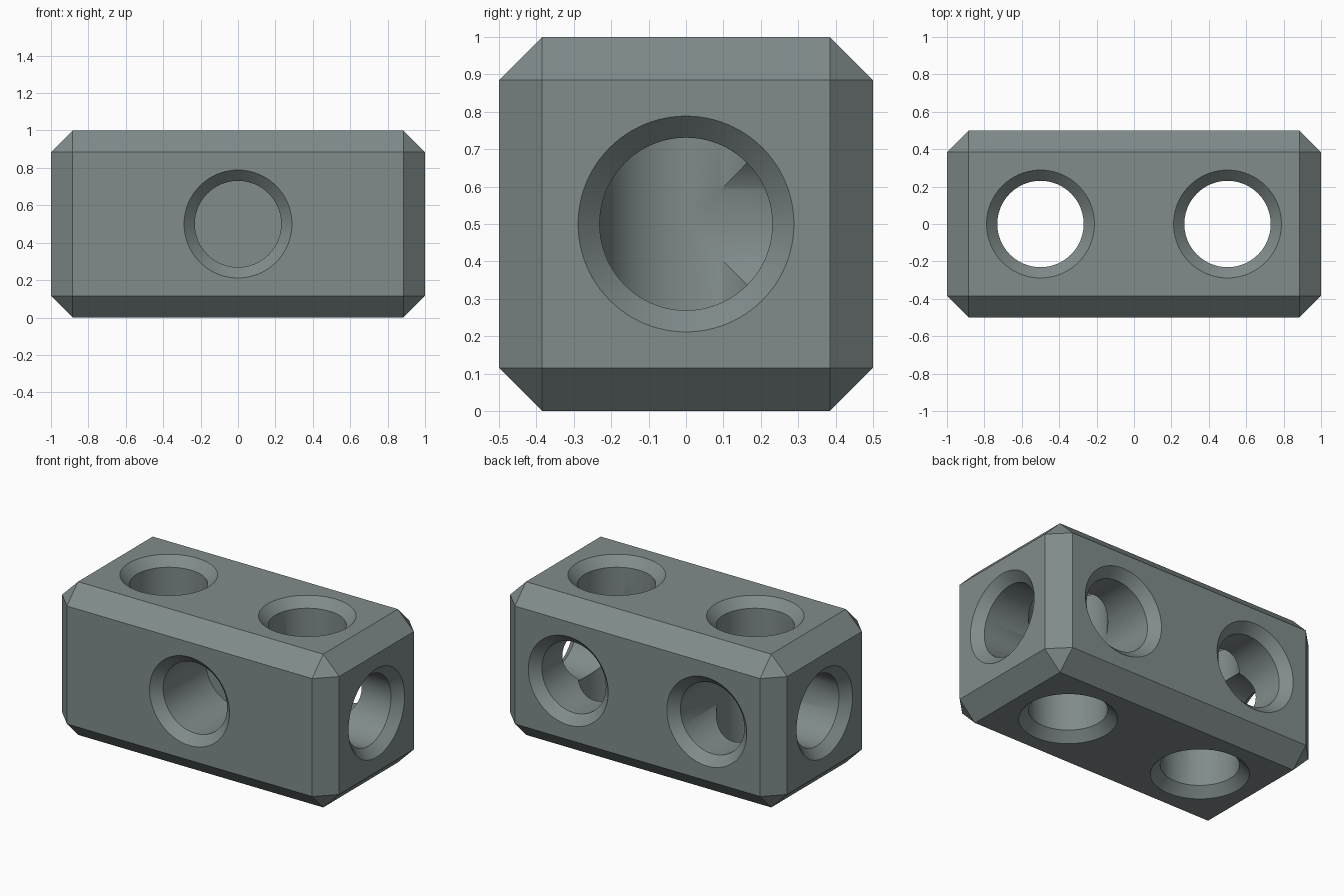
import bpy, bmesh, math
from mathutils import Matrix, Vector

if "Cube" in bpy.data.objects:
    bpy.data.objects.remove(bpy.data.objects["Cube"])

CHAMFER, HOLE_R, SINK = 3 / 26, 6 / 26, 1.5 / 26
SEGS = 96

grey = bpy.data.materials.new("slate grey")
grey.diffuse_color = (0.22, 0.26, 0.26, 1)
grey.use_nodes = True
grey.node_tree.nodes["Principled BSDF"].inputs["Base Color"].default_value = grey.diffuse_color


def new_object(name, bm):
    mesh = bpy.data.meshes.new(name)
    bmesh.ops.recalc_face_normals(bm, faces=bm.faces)
    bm.to_mesh(mesh)
    bm.free()
    mesh.materials.append(grey)
    ob = bpy.data.objects.new(name, mesh)
    bpy.context.collection.objects.link(ob)
    return ob


def hole_cutter(name, mouth, inward, profile):
    """Revolve (depth, radius) pairs around the inward axis, starting at the mouth."""
    bm = bmesh.new()
    rings = []
    for d, r in profile:
        rings.append([bm.verts.new((r * math.cos(a), r * math.sin(a), d))
                      for a in (2 * math.pi * i / SEGS for i in range(SEGS))])
    for lo, hi in zip(rings, rings[1:]):
        for i in range(SEGS):
            j = (i + 1) % SEGS
            bm.faces.new((lo[i], lo[j], hi[j], hi[i]))
    bm.faces.new(rings[0])
    bm.faces.new(rings[-1])
    turn = Vector((0, 0, 1)).rotation_difference(Vector(inward)).to_matrix().to_4x4()
    bm.transform(Matrix.Translation(mouth) @ turn)
    ob = new_object(name, bm)
    ob.hide_render = True
    ob.hide_set(True)
    return ob


# Chamfered block, two cubes long
bm = bmesh.new()
bmesh.ops.create_cube(bm, size=1)
bm.transform(Matrix.Translation((0, 0, 0.5)) @ Matrix.Diagonal((2, 1, 1, 1)))
bmesh.ops.bevel(bm, geom=bm.edges[:], offset=CHAMFER, segments=1,
                affect='EDGES', clamp_overlap=False)
block = new_object("connector_block", bm)

# Countersunk hole profiles: blind to the centre, and right through
E = 0.01
mouth = [(-E, HOLE_R + SINK + E), (SINK, HOLE_R)]
blind = mouth + [(0.5, HOLE_R)]
through = mouth + [(1 - d, r) for d, r in reversed(mouth)]

cutters = [hole_cutter("front_hole_cutter", (0, -0.5, 0.5), (0, 1, 0), blind)]
for s, side in ((-1, "left"), (1, "right")):
    cutters += [
        hole_cutter(side + "_vertical_hole_cutter", (s * 0.5, 0, 0), (0, 0, 1), through),
        hole_cutter(side + "_end_hole_cutter", (s, 0, 0.5), (-s, 0, 0), blind),
        hole_cutter(side + "_back_hole_cutter", (s * 0.5, 0.5, 0.5), (0, -1, 0), blind),
    ]

# Drill the holes
bpy.context.view_layer.objects.active = block
block.select_set(True)
for c in cutters:
    mod = block.modifiers.new(c.name, 'BOOLEAN')
    mod.operation = 'DIFFERENCE'
    mod.solver = 'EXACT'
    mod.object = c
    bpy.ops.object.modifier_apply(modifier=mod.name)
for c in cutters:
    bpy.data.objects.remove(c)

# Smooth hole walls, crisp chamfers
bpy.ops.object.shade_smooth_by_angle(angle=math.radians(30))
